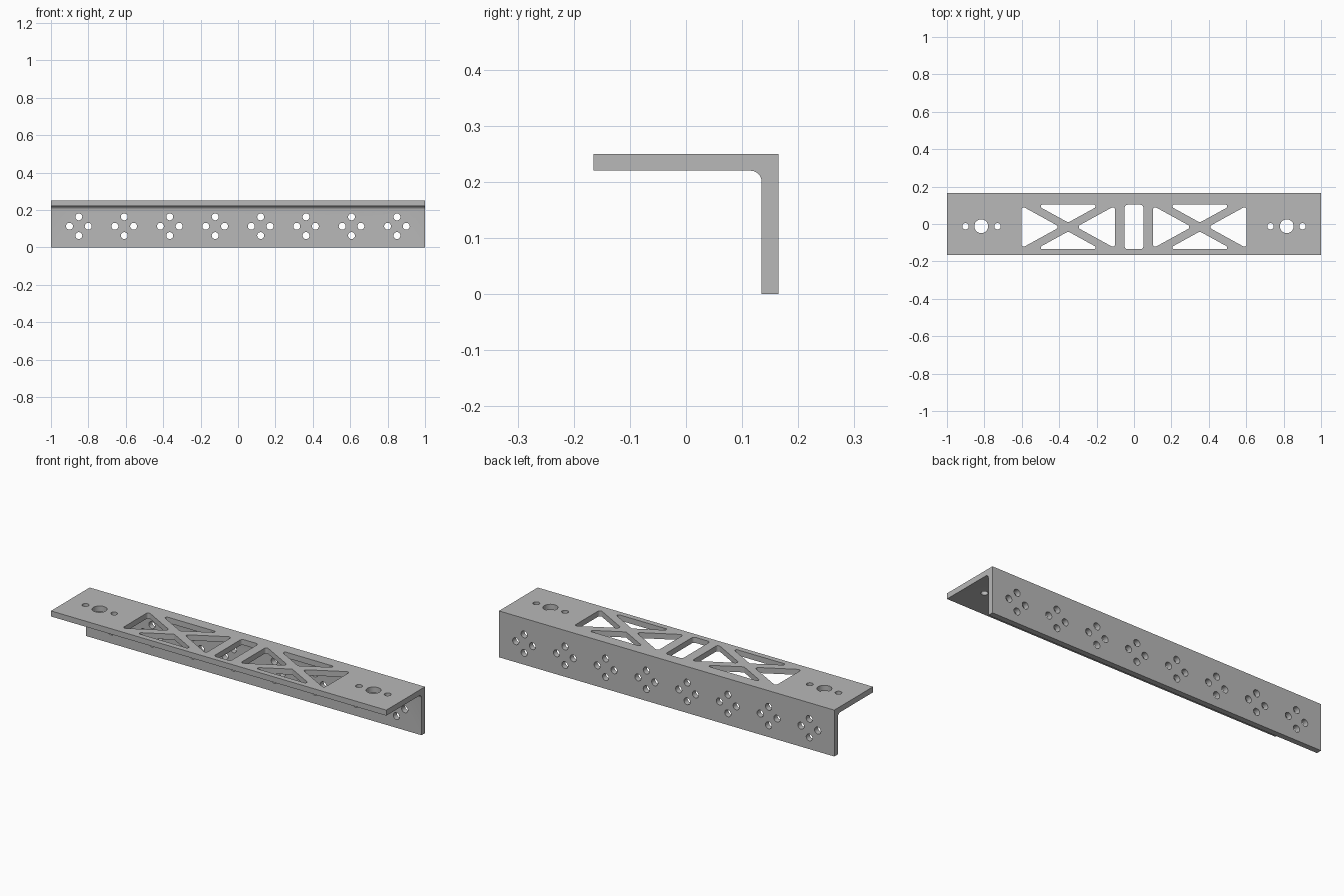
import bpy, bmesh, math
from mathutils import Vector

default = bpy.data.objects.get("Cube")
if default:
    bpy.data.objects.remove(default, do_unlink=True)

LENGTH, DEPTH, HEIGHT, WALL = 2.0, 0.33, 0.25, 0.03
MID_Y = -0.016      # centre line of the cutouts in the top flange


def rounded(corners, radius, steps=6):
    """Outline of a convex polygon with its corners rounded."""
    pts = [Vector(c) for c in corners]
    out = []
    for i, c in enumerate(pts):
        a, b = pts[i - 1] - c, pts[(i + 1) % len(pts)] - c
        half = a.angle(b) / 2
        d = min(radius / math.tan(half), 0.48 * a.length, 0.48 * b.length)
        r = d * math.tan(half)
        centre = c + (a.normalized() + b.normalized()).normalized() * math.hypot(d, r)
        start = (c + a.normalized() * d - centre).normalized()
        end = (c + b.normalized() * d - centre).normalized()
        out += [centre + start.slerp(end, k / steps) * r for k in range(steps + 1)]
    return out


def circle(x, y, r, sides=24):
    return [(x + r * math.cos(math.tau * k / sides),
             y + r * math.sin(math.tau * k / sides)) for k in range(sides)]


def prism(bm, outline, place, sweep):
    """Extrude a flat outline, placed in space by the place function."""
    face = bm.faces.new([bm.verts.new(place(*p)) for p in outline])
    new = bmesh.ops.extrude_face_region(bm, geom=[face])["geom"]
    verts = [v for v in new if isinstance(v, bmesh.types.BMVert)]
    bmesh.ops.translate(bm, verts=verts, vec=sweep)


def make_object(name, bm):
    bmesh.ops.recalc_face_normals(bm, faces=bm.faces)
    mesh = bpy.data.meshes.new(name)
    bm.to_mesh(mesh)
    bm.free()
    obj = bpy.data.objects.new(name, mesh)
    bpy.context.collection.objects.link(obj)
    return obj


# L-shaped bar with a rounded inside corner
back, front = DEPTH / 2, -DEPTH / 2
inner_y, inner_z, fillet = back - WALL, HEIGHT - WALL, 0.02
profile = [(back, 0), (back, HEIGHT), (front, HEIGHT), (front, inner_z)]
for k in range(9):
    t = math.pi / 2 * (1 - k / 8)
    profile.append((inner_y - fillet + fillet * math.cos(t),
                    inner_z - fillet + fillet * math.sin(t)))
profile.append((inner_y, 0))
bm = bmesh.new()
prism(bm, profile, lambda y, z: (-LENGTH / 2, y, z), (LENGTH, 0, 0))
bracket = make_object("angle_bracket", bm)

# Cutters for the top flange
bm = bmesh.new()


def cut_top(outline):
    prism(bm, outline, lambda x, y: (x, y + MID_Y, HEIGHT - 2 * WALL), (0, 0, 3 * WALL))


half_w, half_h, slope, gap, clip = 0.25, 0.119, 0.55, 0.024, 0.146
cut_top(rounded([(-0.05, -half_h), (0.05, -half_h), (0.05, half_h), (-0.05, half_h)], 0.015))
for side in (-1, 1):
    # crossed truss windows
    cx = side * 0.352
    for s in (-1, 1):
        edge = slope * half_w - gap
        cut_top(rounded([(cx + s * gap / slope, 0), (cx + s * half_w, edge),
                         (cx + s * half_w, -edge)], 0.012))
        shoulder = s * (slope * clip + gap)
        cut_top(rounded([(cx, s * gap), (cx + clip, shoulder), (cx + clip, s * half_h),
                         (cx - clip, s * half_h), (cx - clip, shoulder)], 0.01))
    # mounting holes at the ends
    cut_top(circle(side * 0.817, 0.004, 0.037, 32))
    for x in (0.73, 0.901):
        cut_top(circle(side * x, 0.004, 0.017))

# Cutters for the groups of four holes in the back flange
for i in range(8):
    cx = -0.851 + i * 0.243
    for dx, dz in ((0.05, 0), (-0.05, 0), (0, 0.05), (0, -0.05)):
        prism(bm, circle(cx + dx, 0.113 + dz, 0.0185),
              lambda x, z: (x, inner_y - WALL, z), (0, 3 * WALL, 0))
cutter = make_object("hole_cutter", bm)
cutter.hide_render = True

# Cut the openings
bpy.ops.object.select_all(action='DESELECT')
bpy.context.view_layer.objects.active = bracket
bracket.select_set(True)
mod = bracket.modifiers.new("openings", 'BOOLEAN')
mod.operation, mod.solver, mod.object = 'DIFFERENCE', 'EXACT', cutter
bpy.ops.object.modifier_apply(modifier=mod.name)
bpy.data.objects.remove(cutter, do_unlink=True)

# Plain grey metal
grey = bpy.data.materials.new("grey_metal")
grey.use_nodes = True
colour = (0.48, 0.48, 0.48, 1)
grey.diffuse_color = colour
grey.node_tree.nodes["Principled BSDF"].inputs["Base Color"].default_value = colour
bracket.data.materials.clear()
bracket.data.materials.append(grey)
bpy.ops.object.shade_smooth_by_angle(angle=math.radians(30))
